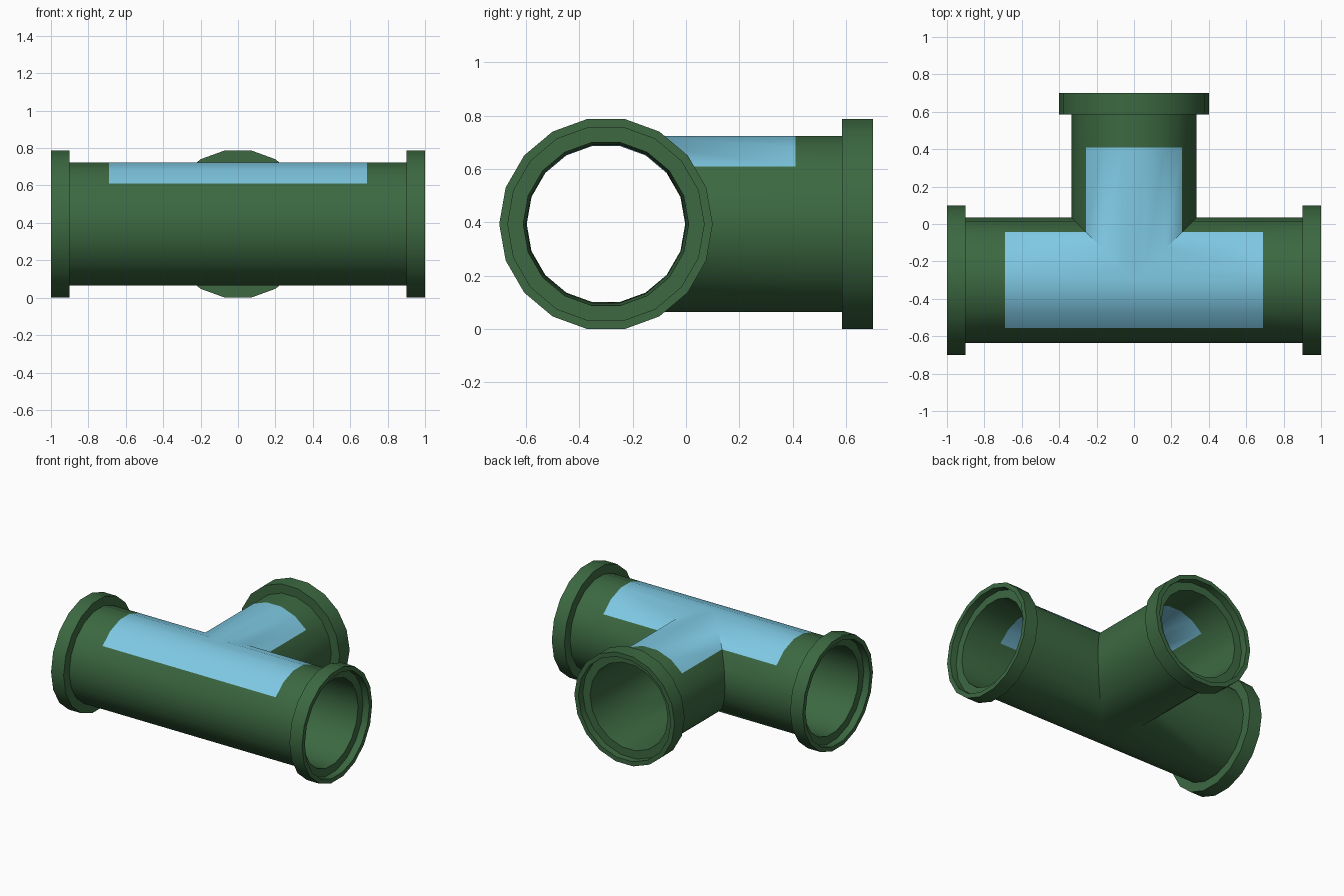
import bpy, bmesh
from math import sin, cos, radians, pi
from mathutils import Matrix, Vector

if "Cube" in bpy.data.objects:
    bpy.data.objects.remove(bpy.data.objects["Cube"])

R_PIPE, R_BORE, R_COLLAR = 0.335, 0.297, 0.40
CENTRE = Vector((0, -0.30, R_COLLAR * cos(radians(10))))


def material(name, rgb):
    m = bpy.data.materials.new(name)
    m.diffuse_color = (*rgb, 1)
    m.use_nodes = True
    m.node_tree.nodes["Principled BSDF"].inputs["Base Color"].default_value = m.diffuse_color
    return m


green = material("green_paint", (0.045, 0.14, 0.053))
blue = material("window_blue", (0.21, 0.58, 0.77))

# 18-sided cross-section, with extra points in the middle of the top and bottom flats
section = []
for a in sorted([i * 20 for i in range(18)] + [90, 270]):
    f = cos(radians(10)) if a in (90, 270) else 1
    section.append((f * cos(radians(a)), f * sin(radians(a))))


def loft(bm, stations, turn, mitre, keep):
    """Skin rings of (radius, distance along arm); distance None = mitre joint."""
    rot = Matrix.Translation(CENTRE) @ Matrix.Rotation(turn, 4, 'Z')
    rings = [[bm.verts.new(rot @ Vector((mitre(r * c) if u is None else u, r * c, r * s)))
              for c, s in section] for r, u in stations]
    n = len(section)
    for a, b in zip(rings, rings[1:]):
        for i in range(n):
            j = (i + 1) % n
            if keep(i, j):
                bm.faces.new((a[i], a[j], b[j], b[i]))


def is_top(i, j):
    return (section[i][1] + section[j][1]) / 2 > 0.645


def finish(name, bm, mat):
    bmesh.ops.remove_doubles(bm, verts=bm.verts, dist=1e-4)
    loose = [v for v in bm.verts if not v.link_faces]
    bmesh.ops.delete(bm, geom=loose, context='VERTS')
    me = bpy.data.meshes.new(name)
    bm.to_mesh(me)
    bm.free()
    me.materials.append(mat)
    ob = bpy.data.objects.new(name, me)
    bpy.context.collection.objects.link(ob)
    bpy.ops.object.select_all(action='DESELECT')
    ob.select_set(True)
    bpy.context.view_layer.objects.active = ob
    bpy.ops.object.shade_smooth_by_angle(angle=radians(30))


# name, turn about z, mitre rule, window end, collar back, arm end
arms = [
    ("right", 0, lambda v: max(0, v), 0.69, 0.90, 1.0),
    ("branch", pi / 2, abs, 0.71, 0.885, 1.0),
    ("left", pi, lambda v: max(0, -v), 0.69, 0.90, 1.0),
]
pipe, window = bmesh.new(), bmesh.new()
for name, turn, mitre, win, back, end in arms:
    seat = end - 0.05
    # Pipe wall, outside and bore, beyond the window and below it
    everywhere = lambda i, j: True
    loft(pipe, [(R_PIPE, win), (R_PIPE, back)], turn, mitre, everywhere)
    loft(pipe, [(0.31, seat), (0.30, win)], turn, mitre, everywhere)
    for bm, keep in ((pipe, lambda i, j: not is_top(i, j)), (window, is_top)):
        loft(bm, [(R_PIPE, None), (R_PIPE, win)], turn, mitre, keep)
        loft(bm, [(0.30, win), (R_BORE, None)], turn, mitre, keep)
    # Stepped collar at the open end
    collar = bmesh.new()
    loft(collar, [(R_PIPE, back), (R_COLLAR, back), (R_COLLAR, end), (0.368, end),
                  (0.368, seat), (0.31, seat)], turn, mitre, everywhere)
    finish(name + "_collar", collar, green)

finish("tee_pipe", pipe, green)
finish("top_window", window, blue)
